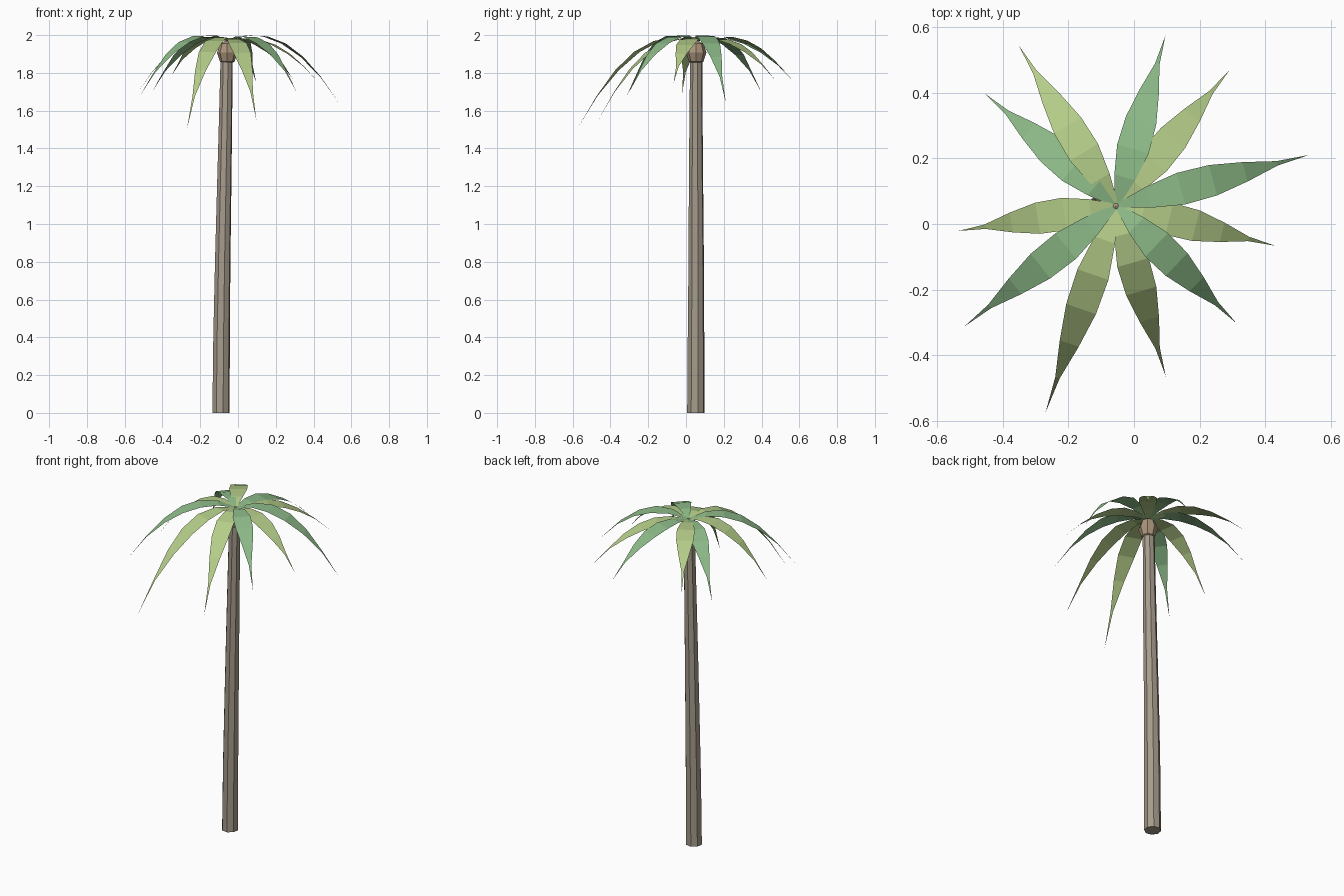
import bpy, bmesh, math
from mathutils import Vector

if "Cube" in bpy.data.objects:
    bpy.data.objects.remove(bpy.data.objects["Cube"])


def material(name, rgb):
    m = bpy.data.materials.new(name)
    m.diffuse_color = (*rgb, 1)
    m.use_nodes = True
    m.node_tree.nodes["Principled BSDF"].inputs["Base Color"].default_value = m.diffuse_color
    return m


def make_object(name, bm, mat):
    me = bpy.data.meshes.new(name)
    bm.to_mesh(me)
    bm.free()
    me.materials.append(mat)
    ob = bpy.data.objects.new(name, me)
    bpy.context.collection.objects.link(ob)
    return ob


bark = material("bark", (0.38, 0.33, 0.26))
husk = material("husk", (0.40, 0.30, 0.20))
lime = material("lime_leaf", (0.46, 0.61, 0.25))
green = material("green_leaf", (0.27, 0.50, 0.25))

# Trunk: slightly leaning, tapering eight-sided loft (x, y, z, radius)
SIDES = 8
rings = [(-0.09, 0.052, 0.0, 0.047), (-0.087, 0.053, 0.4, 0.045),
         (-0.081, 0.054, 0.8, 0.042), (-0.073, 0.053, 1.2, 0.039),
         (-0.066, 0.053, 1.55, 0.036), (-0.06, 0.054, 1.89, 0.033)]
bm = bmesh.new()
loops = []
for x, y, z, r in rings:
    loops.append([bm.verts.new((x + r * math.cos(a), y + r * math.sin(a), z))
                  for a in (2 * math.pi * (i + 0.3) / SIDES for i in range(SIDES))])
for lo, hi in zip(loops, loops[1:]):
    for i in range(SIDES):
        j = (i + 1) % SIDES
        bm.faces.new((lo[i], lo[j], hi[j], hi[i]))
bm.faces.new(loops[0][::-1])
bm.faces.new(loops[-1])
make_object("trunk", bm, bark)

# Crown bulb that holds the fronds
bm = bmesh.new()
bmesh.ops.create_uvsphere(bm, u_segments=8, v_segments=4, radius=0.054)
bmesh.ops.scale(bm, verts=bm.verts, vec=(1, 1, 1.25))
bmesh.ops.translate(bm, verts=bm.verts, vec=(-0.057, 0.054, 1.907))
make_object("crown_bulb", bm, husk)

# Fronds: flat tapering strips arching from the crown to each tip
CROWN = Vector((-0.053, 0.056, 1.968))
WIDTHS = [0.012, 0.066, 0.100, 0.096, 0.061, 0.014]


def frond(name, tip, peak, mat):
    tip = Vector(tip)
    flat = (tip - CROWN) * Vector((1, 1, 0))
    side = Vector((-flat.y, flat.x, 0)).normalized()
    drop = CROWN.z - tip.z
    # parabola z = rise*t - (rise+drop)*t^2 that climbs by peak above the crown
    rise = 2 * peak + math.sqrt(4 * peak * peak + 4 * peak * drop)
    bm = bmesh.new()
    pairs = []
    for i, w in enumerate(WIDTHS):
        t = i / len(WIDTHS)
        c = CROWN + flat * t + Vector((0, 0, rise * t - (rise + drop) * t * t))
        pairs.append((bm.verts.new(c - side * w / 2), bm.verts.new(c + side * w / 2)))
    for (a, b), (c, d) in zip(pairs, pairs[1:]):
        bm.faces.new((a, c, d, b))
    bm.faces.new((pairs[-1][0], bm.verts.new(tip), pairs[-1][1]))
    make_object(name, bm, mat)


# tip x, y, z, arch height, material
tips = [(0.535, 0.211, 1.64, 0.032, green), (0.292, 0.47, 1.765, 0.014, lime),
        (0.096, 0.575, 1.75, 0.018, green), (-0.352, 0.545, 1.785, 0.025, lime),
        (-0.455, 0.398, 1.70, 0.022, green), (-0.535, -0.021, 1.69, 0.023, lime),
        (-0.518, -0.313, 1.68, 0.032, green), (-0.27, -0.575, 1.505, 0.020, lime),
        (0.097, -0.465, 1.55, 0.012, lime), (0.313, -0.303, 1.695, 0.026, green),
        (0.43, -0.066, 1.745, 0.014, lime)]
for n, (x, y, z, peak, mat) in enumerate(tips, 1):
    frond(f"frond_{n}", (x, y, z), peak, mat)
